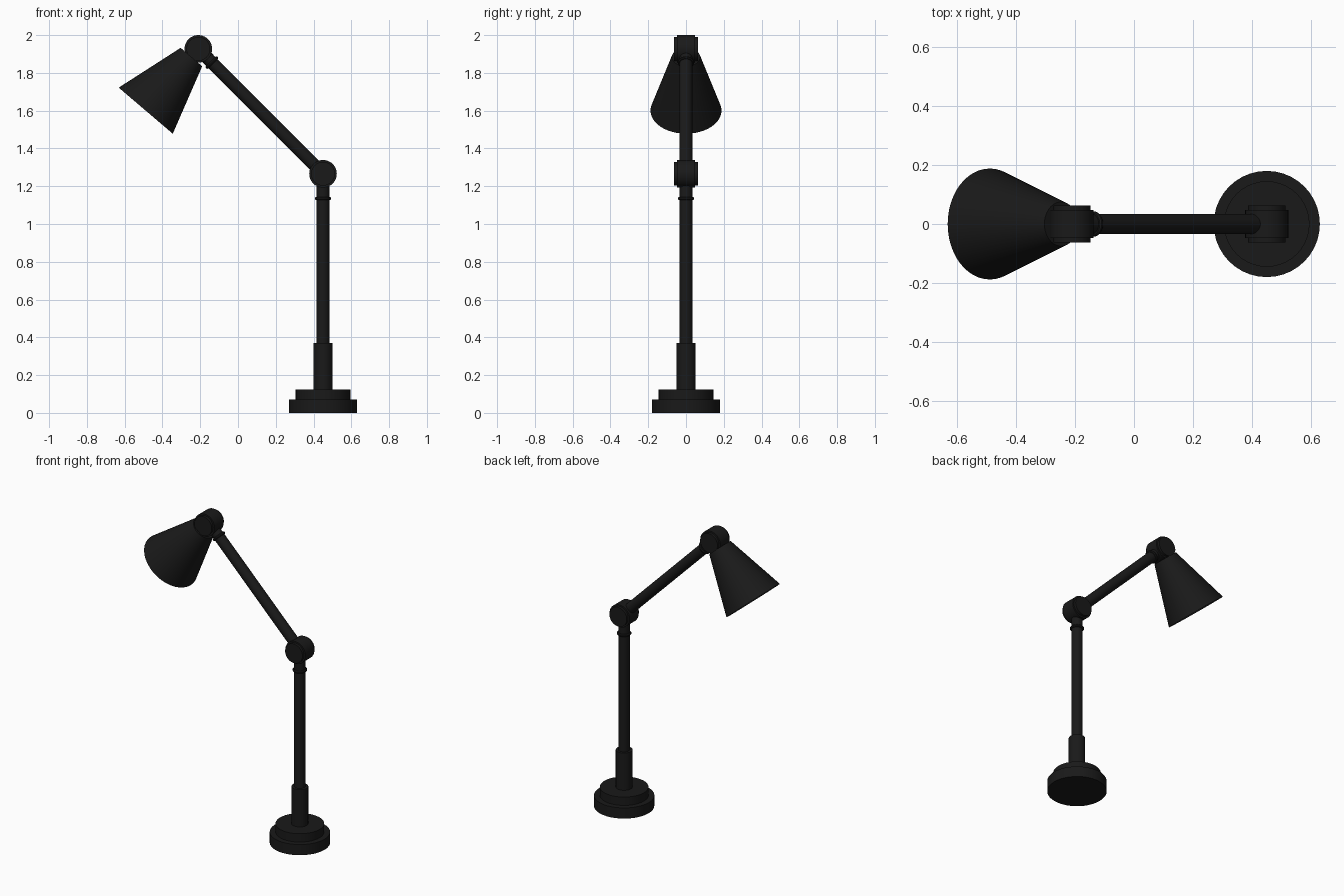
import bpy, bmesh, math
from mathutils import Vector

if "Cube" in bpy.data.objects:
    bpy.data.objects.remove(bpy.data.objects["Cube"])

black = bpy.data.materials.new("black_metal")
black.diffuse_color = (0.01, 0.01, 0.01, 1)
black.use_nodes = True
black.node_tree.nodes["Principled BSDF"].inputs["Base Color"].default_value = black.diffuse_color


def lathe(name, profile, origin, axis, seg=40):
    """Revolve (radius, height) points around an axis starting at origin."""
    bm = bmesh.new()
    rings = []
    for r, h in profile:
        if r == 0:
            rings.append([bm.verts.new((0, 0, h))])
        else:
            rings.append([bm.verts.new((r * math.cos(2 * math.pi * i / seg),
                                        r * math.sin(2 * math.pi * i / seg), h))
                          for i in range(seg)])
    for a, b in zip(rings, rings[1:]):
        for i in range(seg):
            j = (i + 1) % seg
            if len(a) == 1:
                bm.faces.new((a[0], b[j], b[i]))
            elif len(b) == 1:
                bm.faces.new((a[i], a[j], b[0]))
            else:
                bm.faces.new((a[i], a[j], b[j], b[i]))
    bmesh.ops.recalc_face_normals(bm, faces=bm.faces)
    mesh = bpy.data.meshes.new(name)
    bm.to_mesh(mesh)
    bm.free()
    ob = bpy.data.objects.new(name, mesh)
    bpy.context.collection.objects.link(ob)
    ob.location = origin
    ob.rotation_mode = 'QUATERNION'
    ob.rotation_quaternion = Vector((0, 0, 1)).rotation_difference(Vector(axis))
    mesh.materials.append(black)
    bpy.ops.object.select_all(action='DESELECT')
    bpy.context.view_layer.objects.active = ob
    ob.select_set(True)
    bpy.ops.object.shade_smooth_by_angle(angle=math.radians(30))
    return ob


def collar(name, center, axis):
    lathe(name, [(0.03, -0.008), (0.039, -0.008), (0.043, -0.003), (0.043, 0.003),
                 (0.039, 0.008), (0.03, 0.008)], center, axis)


def joint(name, center):
    # wide drum with smaller raised caps on both sides
    lathe(name, [(0, -0.063), (0.063, -0.063), (0.063, -0.047), (0.073, -0.047),
                 (0.073, 0.047), (0.063, 0.047), (0.063, 0.063), (0, 0.063)],
          center, (0, 1, 0))


X = 0.45
UP = Vector((0, 0, 1))
elbow = Vector((X, 0, 1.266))
head = Vector((-0.21, 0, 1.927))

# stepped base with sleeve
lathe("base", [(0, 0), (0.18, 0), (0.18, 0.07), (0.145, 0.07), (0.145, 0.125),
               (0.05, 0.125), (0.05, 0.37), (0, 0.37)], (X, 0, 0), UP)

# lower and upper arms
for name, start, end in (("lower_arm", Vector((X, 0, 0.36)), elbow),
                         ("upper_arm", elbow, head)):
    d = end - start
    length = d.length
    d.normalize()
    lathe(name, [(0, 0), (0.034, 0), (0.034, length), (0, length)], start, d)
    off = 0.13 if name == "lower_arm" else 0.102
    collar(name + "_collar", end - d * off, d)

joint("elbow_joint", elbow)
joint("head_joint", head)

# hollow conical shade, open towards the table
mouth = Vector((-0.4885, 0, 1.60))
axis = (head - mouth).normalized()
lathe("shade", [(0, 0.365), (0.07, 0.365), (0.182, 0), (0.188, 0),
                (0.075, 0.373), (0, 0.373)], mouth, axis, 48)

# bulb and socket inside the shade
lathe("bulb", [(0, 0.12), (0.03, 0.128), (0.052, 0.15), (0.06, 0.18), (0.052, 0.21),
               (0.035, 0.24), (0.03, 0.27), (0.03, 0.366), (0, 0.366)], mouth, axis, 24)
